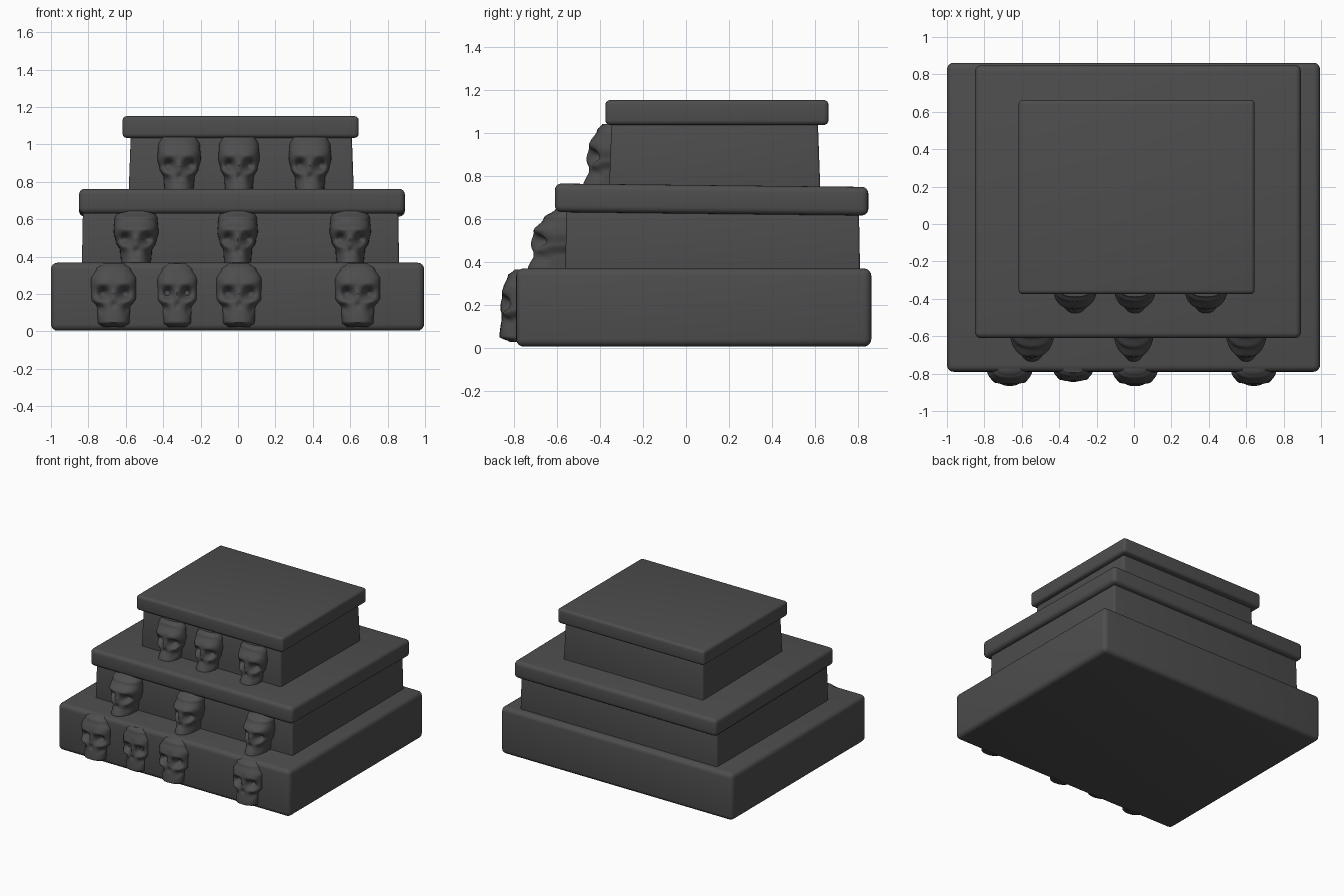
import bpy, bmesh, math

if "Cube" in bpy.data.objects:
    bpy.data.objects.remove(bpy.data.objects["Cube"])

stone = bpy.data.materials.new("dark grey stone")
stone.diffuse_color = (0.075, 0.075, 0.075, 1)
stone.use_nodes = True
stone.node_tree.nodes["Principled BSDF"].inputs["Base Color"].default_value = stone.diffuse_color


def finish(bm, name, angle):
    bmesh.ops.recalc_face_normals(bm, faces=bm.faces)
    me = bpy.data.meshes.new(name)
    bm.to_mesh(me)
    bm.free()
    me.materials.append(stone)
    ob = bpy.data.objects.new(name, me)
    bpy.context.collection.objects.link(ob)
    bpy.ops.object.select_all(action='DESELECT')
    ob.select_set(True)
    bpy.context.view_layer.objects.active = ob
    bpy.ops.object.shade_smooth_by_angle(angle=math.radians(angle))
    return ob


def block(name, x, y, z, bevel, taper=0.0, tilt=0.0):
    """Rounded block; taper pulls the top in, tilt drops the top towards the back."""
    bm = bmesh.new()
    bmesh.ops.create_cube(bm, size=1)
    for v in bm.verts:
        top, sx, sy = v.co.z > 0, v.co.x * 2, v.co.y * 2
        t = taper if top else 0
        v.co.x = (x[1] if sx > 0 else x[0]) - sx * t
        v.co.y = (y[1] if sy > 0 else y[0]) - sy * t
        v.co.z = (z[1] if top else z[0]) - sy * tilt
    if bevel:
        bmesh.ops.bevel(bm, geom=list(bm.edges), offset=bevel, segments=4,
                        profile=0.5, affect='EDGES')
    return finish(bm, name, 50)


# Stepped tiers with overhanging slabs
block("bottom_step", (-1, 0.995), (-0.79, 0.862), (0.004, 0.368), 0.035)
block("middle_body", (-0.835, 0.862), (-0.562, 0.81), (0.34, 0.66), 0.012, 0.006)
block("middle_slab", (-0.85, 0.892), (-0.61, 0.848), (0.622, 0.755), 0.03, 0, 0.008)
block("top_body", (-0.585, 0.62), (-0.358, 0.625), (0.73, 1.06), 0.012, 0.012)
block("top_slab", (-0.617, 0.645), (-0.375, 0.663), (1.035, 1.151), 0.022)


def lerp(points, t):
    for (a, p), (b, q) in zip(points, points[1:]):
        if t <= b:
            s = (t - a) / (b - a)
            s = s * s * (3 - 2 * s)
            return p + (q - p) * s
    return points[-1][1]


def bump(dx, dz, rx, rz):
    return math.exp(-(dx / rx) ** 2 - (dz / rz) ** 2)


def skull(name, cx, wall, z0, z1, widths, depths, eye_z, scale=1.0, dscale=1.0):
    """Relief skull: half-round sections up the wall with carved sockets."""
    bm = bmesh.new()
    rows, cols = 44, 44
    grid = []
    for j in range(rows + 1):
        t = j / rows
        z = z0 + (z1 - z0) * t
        w, d = lerp(widths, t) * scale, lerp(depths, t) * dscale
        row = []
        for i in range(cols + 1):
            a = math.pi * (i / cols - 0.5)
            s, c = math.sin(a), math.cos(a)
            dx = w * math.copysign(abs(s) ** 0.9, s)
            out = d * max(c, 0) ** 0.65
            ax, h = abs(dx) / scale, z - eye_z
            # eye sockets, brow, nose hollow and cheek hollows
            carve = (-0.050 * bump(ax - 0.058, h, 0.027, 0.026)
                     + 0.012 * bump(ax - 0.055, h - 0.05, 0.05, 0.02)
                     + 0.014 * bump(ax, h + 0.01, 0.017, 0.04)
                     - 0.014 * bump(ax, h + 0.062, 0.014, 0.018)
                     + 0.014 * bump(ax - 0.08, h + 0.045, 0.025, 0.018)
                     - 0.016 * bump(ax - 0.07, h + 0.085, 0.02, 0.025))
            out = max(out + carve * min(1, 2 * c), 0)
            row.append(bm.verts.new((cx + dx, wall + 0.02 * (1 - c) - out, z)))
        grid.append(row)
    for r0, r1 in zip(grid, grid[1:]):
        for i in range(cols):
            bm.faces.new((r0[i], r0[i + 1], r1[i + 1], r1[i]))
        bm.faces.new((r0[0], r1[0], r1[-1], r0[-1]))
    bm.faces.new(grid[0])
    bm.faces.new(grid[-1])
    finish(bm, name, 60)


# Half-widths and relief depths from chin (0) to crown (1)
up_w = [(0, 0.08), (0.25, 0.085), (0.42, 0.108), (0.6, 0.12), (0.85, 0.115), (1, 0.095)]
low_w = [(0, 0.06), (0.06, 0.085), (0.3, 0.088), (0.45, 0.12), (0.75, 0.122), (0.92, 0.095), (1, 0.06)]
mid_d = [(0, 0.175), (0.25, 0.15), (0.45, 0.145), (0.65, 0.14), (0.85, 0.10), (1, 0.045)]
top_d = [(0, 0.125), (0.25, 0.10), (0.45, 0.095), (0.7, 0.09), (0.9, 0.06), (1, 0.035)]
low_d = [(0, 0.03), (0.07, 0.078), (0.35, 0.07), (0.5, 0.06), (0.75, 0.06), (0.92, 0.04), (1, 0.01)]

for n, (x, s, d) in enumerate([(-0.665, 1, 1), (-0.325, 0.88, 0.72), (0.005, 1, 1.02), (0.64, 1, 1)]):
    skull(f"bottom_skull_{n + 1}", x, -0.788, 0.025, 0.362, low_w, low_d, 0.205, s, d)
for n, (x, s) in enumerate([(-0.545, 1), (-0.002, 0.9), (0.6, 0.92)]):
    skull(f"middle_skull_{n + 1}", x, -0.562, 0.36, 0.645, up_w, mid_d, 0.495, s)
for n, (x, s) in enumerate([(-0.315, 0.97), (0.005, 0.92), (0.385, 0.95)]):
    skull(f"top_skull_{n + 1}", x, -0.354, 0.75, 1.04, up_w, top_d, 0.89, s)
